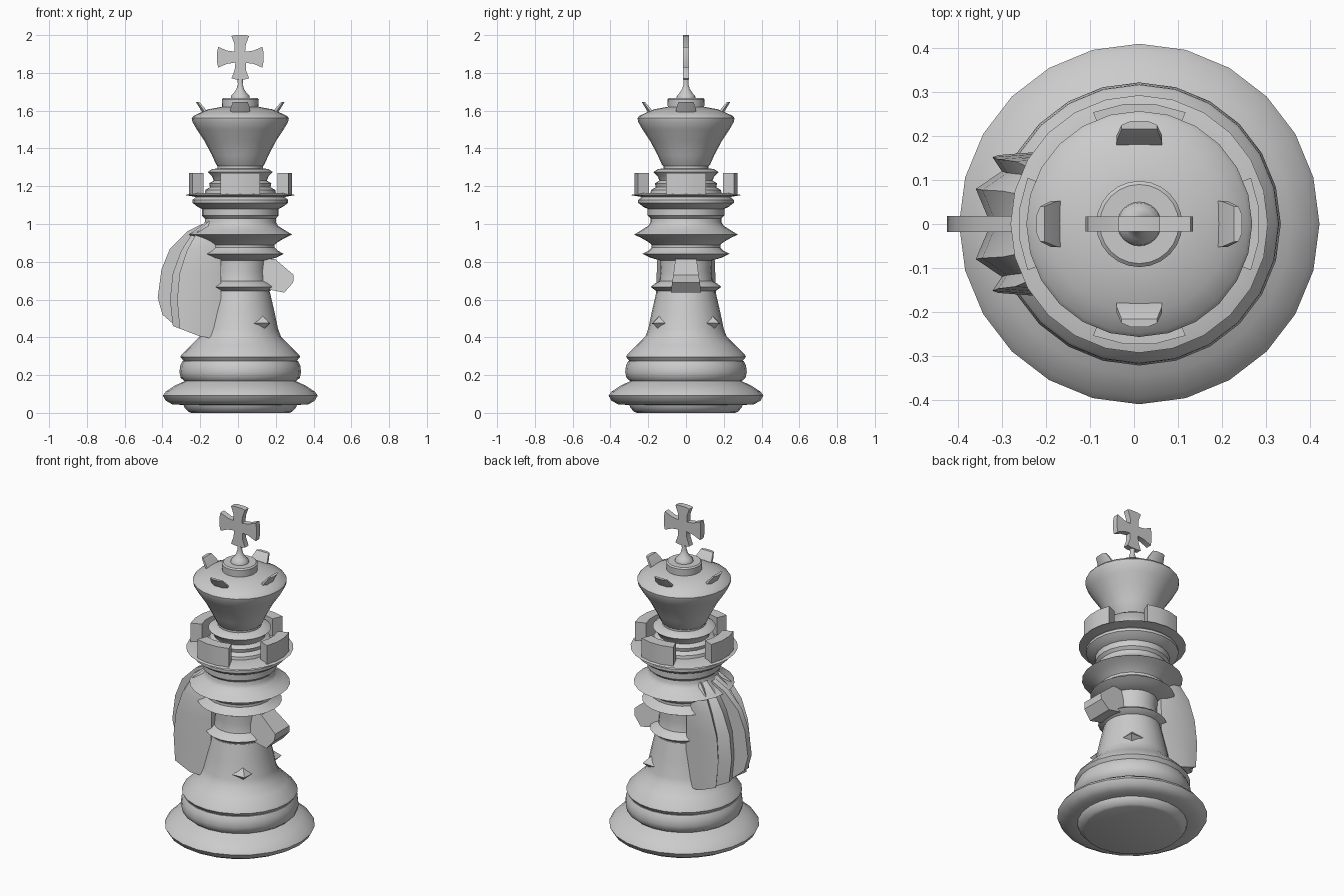
import bpy, bmesh, math
from math import sin, cos, pi, radians
from mathutils import Vector, Matrix

if "Cube" in bpy.data.objects:
    bpy.data.objects.remove(bpy.data.objects["Cube"])

CX = 0.012   # axis of the turned body


def finish(name, bm, angle=30):
    bmesh.ops.remove_doubles(bm, verts=bm.verts, dist=1e-5)
    bmesh.ops.recalc_face_normals(bm, faces=bm.faces)
    me = bpy.data.meshes.new(name)
    bm.to_mesh(me)
    bm.free()
    ob = bpy.data.objects.new(name, me)
    bpy.context.collection.objects.link(ob)
    bpy.ops.object.select_all(action='DESELECT')
    ob.select_set(True)
    bpy.context.view_layer.objects.active = ob
    if angle:
        bpy.ops.object.shade_smooth_by_angle(angle=radians(angle))
    return ob


def loft(name, rings, angle=30):
    """Skin a list of closed rings and cap both ends."""
    bm = bmesh.new()
    vs = [[bm.verts.new(p) for p in r] for r in rings]
    n = len(rings[0])
    for a, b in zip(vs, vs[1:]):
        for i in range(n):
            j = (i + 1) % n
            bm.faces.new((a[i], a[j], b[j], b[i]))
    bm.faces.new(vs[0])
    bm.faces.new(vs[-1])
    return finish(name, bm, angle)


def lathe(name, profile, seg=24, angle=40):
    ring = lambda r, z: [(CX + r * cos(2 * pi * i / seg), r * sin(2 * pi * i / seg), z) for i in range(seg)]
    return loft(name, [ring(r, z) for r, z in profile], angle)


def prism(name, pts, vec, angle=30):
    """Extrude a closed polygon along vec."""
    v = Vector(vec)
    return loft(name, [[Vector(p) for p in pts], [Vector(p) + v for p in pts]], angle)


# Foot: bottom disc, wide flange and ring
lathe("base", [(.26, 0), (.275, .006), (.295, .028), (.30, .042), (.36, .045), (.395, .065),
               (.41, .092), (.395, .112), (.345, .145), (.295, .168), (.315, .185), (.322, .215),
               (.318, .25), (.305, .275)])
# Flared lower body and neck
lathe("lower_body", [(.29, .262), (.317, .297), (.31, .31), (.26, .36), (.215, .405), (.20, .445),
                     (.18, .54), (.157, .64)])
lathe("knight_neck", [(.157, .63), (.14, .70), (.135, .75), (.14, .83)])
# Collar rings
lathe("lower_collar", [(.12, .637), (.158, .645), (.187, .667), (.165, .685), (.13, .703)])
lathe("middle_collar", [(.13, .805), (.19, .822), (.23, .842), (.20, .858), (.182, .875), (.182, .90)])
lathe("upper_collar", [(.182, .89), (.20, .905), (.24, .928), (.275, .944), (.24, .965),
                       (.20, .99), (.188, 1.01), (.188, 1.05)])
# Rook tower floor
lathe("tower", [(.188, 1.03), (.203, 1.045), (.203, 1.08), (.225, 1.09), (.253, 1.112), (.253, 1.128),
                (.235, 1.143), (.25, 1.146), (.293, 1.153), (.25, 1.163), (.19, 1.163)])
# Rook battlements
for k in range(4):
    c = k * pi / 2
    angs = [c + radians(a) for a in (-22.5, -7.5, 7.5, 22.5)]
    pts = [(CX + .275 * cos(a), .275 * sin(a), 1.155) for a in angs]
    pts += [(CX + .212 * cos(a), .212 * sin(a), 1.155) for a in reversed(angs)]
    prism(f"battlement_{k + 1}", pts, (0, 0, .115))
# Stem between tower and crown
lathe("crown_stem", [(.19, 1.155), (.185, 1.18), (.16, 1.195), (.165, 1.215), (.14, 1.23),
                     (.15, 1.252), (.172, 1.275), (.15, 1.29), (.12, 1.295), (.12, 1.32)])
# Crown bowl and lid
lathe("crown", [(.11, 1.295), (.128, 1.315), (.15, 1.365), (.19, 1.44), (.23, 1.50), (.253, 1.54),
                (.257, 1.56), (.248, 1.572), (.205, 1.592), (.17, 1.607), (.11, 1.618), (.09, 1.62)])
lathe("crown_cap", [(.096, 1.61), (.098, 1.66), (.09, 1.667), (.05, 1.667), (.048, 1.68), (.035, 1.692),
                    (.02, 1.715), (.013, 1.74), (.015, 1.78)])

# Crown points: small half-round plates leaning outward
for k in range(4):
    rot = Matrix.Translation((CX, 0, 0)) @ Matrix.Rotation(k * pi / 2, 4, 'Z')
    rings = []
    for r, z, w, d in ((.185, 1.58, .052, .018), (.205, 1.612, .052, .018), (.228, 1.645, .04, .012)):
        sec = [(r - d, -w), (r - d * .2, -w), (r + d * .5, -w * .5), (r + d * .5, w * .5),
               (r - d * .2, w), (r - d, w)]
        rings.append([rot @ Vector((x, y, z)) for x, y in sec])
    loft(f"crown_point_{k + 1}", rings)

# Cross with flared arms
arm = [(.03, .03), (.035, .07), (.055, .117), (.03, .122), (-.03, .122), (-.055, .117), (-.035, .07)]
pts = []
for k in range(4):
    c, s = cos(k * pi / 2), sin(k * pi / 2)
    for u, v in arm:
        w = .85 if k % 2 == 0 else 1
        u *= w
        v = v if k % 2 else v * .96
        pts.append((CX + u * c - v * s, -.017, 1.883 + u * s + v * c))
prism("cross", pts, (0, .034, 0))

# Knight mane: thin centre crest
crest = [(-.08, 1.0), (-.19, 1.0), (-.27, .96), (-.36, .87), (-.405, .76), (-.425, .61), (-.40, .52),
         (-.33, .46), (-.15, .45)]
prism("mane_crest", [(x, -.018, z) for x, z in crest], (0, .036, 0))

# Knight mane: folded body either side of the crest
half = [(0, .8), (.45, 1), (.86, .95), (.78, .75), (1, .5), (.9, .1)]
section = half + [(x, -y) for x, y in reversed(half)]
rows = [(1.02, -.16, .09), (.96, -.235, .125), (.86, -.30, .15), (.74, -.345, .155),
        (.60, -.36, .16), (.46, -.345, .165)]
rings = []
for z, xo, w in rows:
    drop = .075 if z == .46 else 0
    rings.append([(-.09 + (xo + .09) * fx, w * fy, z - drop * min(1, 1.3 * (1 - fx))) for fx, fy in section])
loft("mane_body", rings, 25)

# Knight muzzle: wedge, wider at the bottom
muzzle = [(.08, .82), (.195, .815), (.295, .73), (.292, .69), (.245, .637), (.08, .67)]
wid = lambda z: .055 + (.82 - z) * .14
loft("muzzle", [[(x, s * wid(z), z) for x, z in muzzle] for s in (-1, 1)], 25)

# Diamond studs on the lower body
for side, name in ((-1, "front"), (1, "back")):
    bm = bmesh.new()
    m = (Matrix.Translation((.128, side * .137, .475)) @ Matrix.Rotation(side * pi / 4, 4, 'Z'))
    ax = [m @ Vector(p) for p in ((.055, 0, 0), (0, .06, 0), (-.055, 0, 0), (0, -.06, 0), (0, 0, .042), (0, 0, -.042))]
    v = [bm.verts.new(p) for p in ax]
    for i in range(4):
        bm.faces.new((v[i], v[(i + 1) % 4], v[4]))
        bm.faces.new((v[(i + 1) % 4], v[i], v[5]))
    finish(f"stud_{name}", bm, 0)
